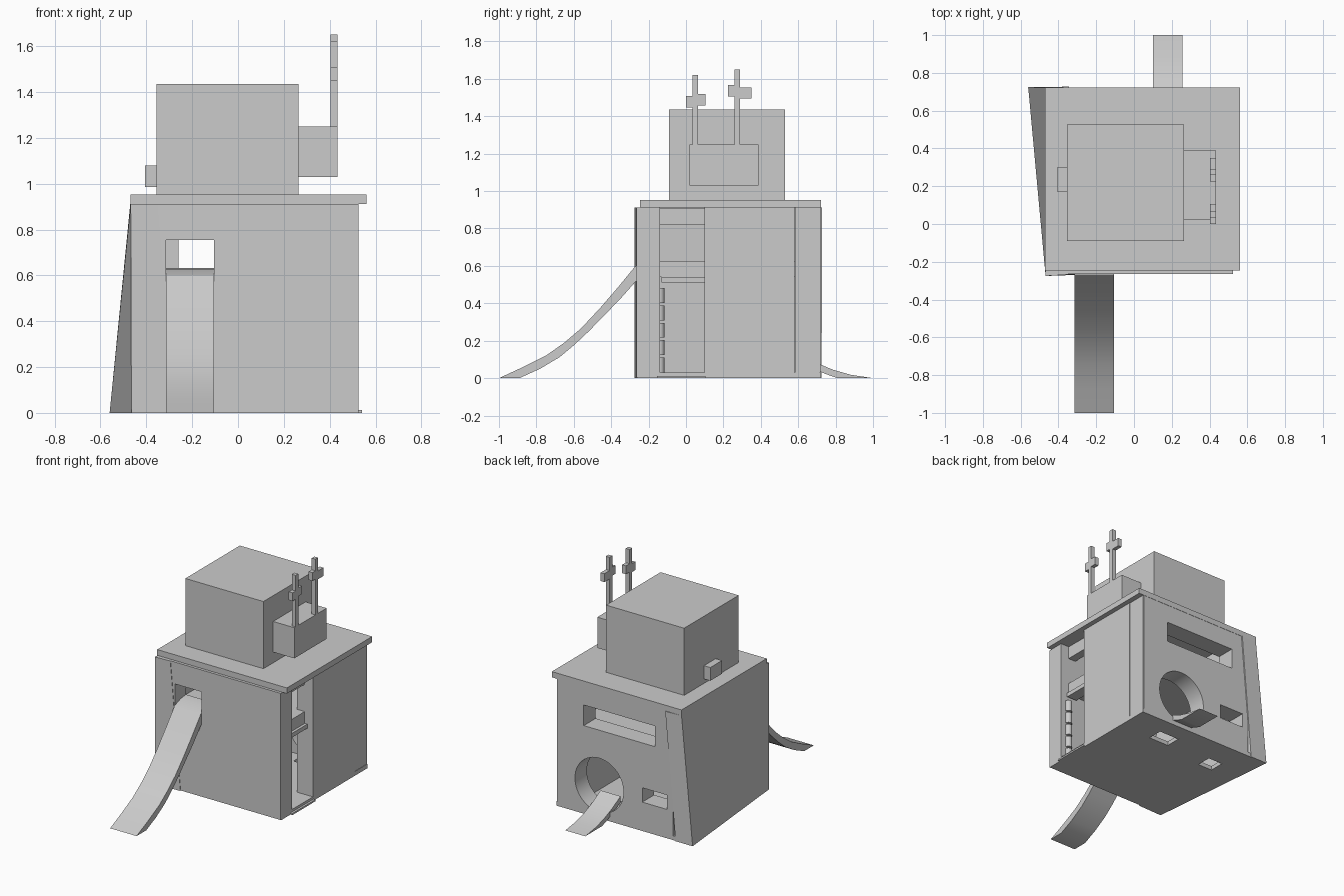
import bpy, bmesh, math
from mathutils import Matrix

if "Cube" in bpy.data.objects:
    bpy.data.objects.remove(bpy.data.objects["Cube"], do_unlink=True)

grey = bpy.data.materials.new("plain grey")
grey.use_nodes = True
grey.diffuse_color = (0.6, 0.6, 0.6, 1)
grey.node_tree.nodes["Principled BSDF"].inputs["Base Color"].default_value = (0.6, 0.6, 0.6, 1)


def finish(name, bm):
    bmesh.ops.recalc_face_normals(bm, faces=bm.faces)
    mesh = bpy.data.meshes.new(name)
    bm.to_mesh(mesh)
    bm.free()
    mesh.materials.append(grey)
    obj = bpy.data.objects.new(name, mesh)
    bpy.context.collection.objects.link(obj)
    return obj


def block(name, bottom, top):
    """Solid between two matching outlines."""
    bm = bmesh.new()
    lo = [bm.verts.new(p) for p in bottom]
    hi = [bm.verts.new(p) for p in top]
    bm.faces.new(lo)
    bm.faces.new(hi)
    n = len(lo)
    for i in range(n):
        j = (i + 1) % n
        bm.faces.new((lo[i], lo[j], hi[j], hi[i]))
    return finish(name, bm)


def box(name, x0, x1, y0, y1, z0, z1):
    ring = [(x0, y0), (x1, y0), (x1, y1), (x0, y1)]
    return block(name, [(x, y, z0) for x, y in ring], [(x, y, z1) for x, y in ring])


def cylinder(name, centre, radius, depth, axis, sides):
    bm = bmesh.new()
    turn = Matrix.Rotation(math.pi / 2, 4, "X") if axis == "y" else Matrix.Identity(4)
    bmesh.ops.create_cone(bm, cap_ends=True, segments=sides, radius1=radius, radius2=radius,
                          depth=depth, matrix=Matrix.Translation(centre) @ turn)
    return finish(name, bm)


def chute(name, x0, x1, upper, lower):
    """Curved slide: a side profile in y and z, widened along x."""
    outline = upper + lower[::-1]
    return block(name, [(x0, y, z) for y, z in outline], [(x1, y, z) for y, z in outline])


def cut(obj, cutter):
    cutter.hide_render = True
    mod = obj.modifiers.new("opening", "BOOLEAN")
    mod.operation = "DIFFERENCE"
    mod.solver = "EXACT"
    mod.object = cutter
    bpy.context.view_layer.objects.active = obj
    bpy.ops.object.modifier_apply(modifier=mod.name)
    bpy.data.objects.remove(cutter, do_unlink=True)


def smooth(obj):
    bpy.ops.object.select_all(action="DESELECT")
    obj.select_set(True)
    bpy.context.view_layer.objects.active = obj
    bpy.ops.object.shade_smooth_by_angle(angle=math.radians(30))


# Floor with two hatches
floor = box("floor", -0.46, 0.525, -0.26, 0.72, 0, 0.03)
cut(floor, box("hatch_cutter", 0.105, 0.265, 0.48, 0.6, -0.1, 0.1))
cut(floor, box("hatch_cutter", -0.335, -0.22, 0.415, 0.525, -0.1, 0.1))
block("floor_corner", [(-0.56, 0.72, 0), (-0.46, -0.26, 0), (-0.4, -0.26, 0), (-0.4, 0.72, 0)],
      [(-0.55, 0.72, 0.03), (-0.46, -0.26, 0.03), (-0.4, -0.26, 0.03), (-0.4, 0.72, 0.03)])

# Front wall with the slide opening
front_wall = box("front_wall", -0.4, 0.525, -0.265, -0.14, 0.004, 0.912)
cut(front_wall, box("opening_cutter", -0.315, -0.105, -0.4, 0, 0.56, 0.755))

# Back wall with slot, round opening and small window
back_wall = box("back_wall", -0.4, 0.515, 0.585, 0.72, 0.004, 0.912)
cut(back_wall, box("slot_cutter", -0.259, 0.308, 0.4, 0.9, 0.632, 0.78))
cut(back_wall, box("window_cutter", -0.353, -0.157, 0.4, 0.9, 0.207, 0.31))
cut(back_wall, cylinder("round_cutter", (0.185, 0.65, 0.238), 0.193, 0.5, "y", 48))
smooth(back_wall)

# Side walls: one twisted and thick, one upright with a doorway in front of it
block("leaning_right_wall",
      [(-0.465, -0.275, 0), (-0.27, -0.268, 0), (-0.425, 0.725, 0), (-0.56, 0.725, 0)],
      [(-0.468, -0.275, 0.912), (-0.35, -0.268, 0.912), (-0.345, 0.728, 0.912), (-0.47, 0.722, 0.912)])
box("left_wall", 0.4, 0.525, 0.1, 0.579, 0.004, 0.912)
box("left_wall_edge", 0.4, 0.522, 0.582, 0.715, 0.004, 0.912)
box("doorway_lintel", 0.4, 0.46, -0.14, 0.1, 0.82, 0.91)
box("doorstep", 0.4, 0.54, -0.155, 0.105, 0, 0.012)

# Upper storey floor
box("upper_floor", -0.36, 0.46, -0.14, 0.59, 0.54, 0.625)
box("upper_floor_beam", 0.4, 0.48, -0.13, 0.1, 0.51, 0.54)

# Grips beside the doorway
for i in range(5):
    grip = cylinder("climbing_grip", (0.46, -0.14, 0.07 + i * 0.093), 0.025, 0.08, "z", 16)
    smooth(grip)

# Roof slab and upper block
box("roof_slab", -0.47, 0.56, -0.245, 0.722, 0.912, 0.953)
box("top_block", -0.355, 0.265, -0.09, 0.528, 0.953, 1.435)
box("right_knob", -0.405, -0.355, 0.17, 0.303, 0.985, 1.08)

# Side box with two masts
box("side_box", 0.265, 0.433, 0.02, 0.388, 1.03, 1.25)
for y, top, left_z, right_z in [(0.05, 1.62, 1.478, 1.488), (0.275, 1.65, 1.537, 1.525)]:
    box("mast", 0.403, 0.433, y - 0.015, y + 0.015, 1.25, top)
    box("mast_arm", 0.403, 0.433, y - 0.05, y - 0.015, left_z - 0.03, left_z + 0.03)
    box("mast_arm", 0.403, 0.433, y + 0.015, y + 0.055 + 0.02 * (y > 0.1), right_z - 0.03, right_z + 0.03)

# Front slide
front_slide = chute(
    "front_slide", -0.315, -0.105,
    [(-0.14, 0.632), (-0.2, 0.625), (-0.27, 0.6), (-0.36, 0.49), (-0.46, 0.374),
     (-0.56, 0.267), (-0.65, 0.19), (-0.745, 0.123), (-0.87, 0.06), (-1, 0)],
    [(-0.14, 0.56), (-0.2, 0.56), (-0.27, 0.515), (-0.35, 0.425), (-0.435, 0.337),
     (-0.52, 0.25), (-0.6, 0.175), (-0.676, 0.112), (-0.78, 0.05), (-0.89, 0)])
smooth(front_slide)

# Back slide
back_slide = chute(
    "back_slide", 0.1, 0.258,
    [(0.6, 0.135), (0.69, 0.085), (0.785, 0.045), (0.88, 0.018), (1, 0)],
    [(0.6, 0.09), (0.69, 0.045), (0.74, 0.025), (0.78, 0.01), (0.81, 0)])
smooth(back_slide)
